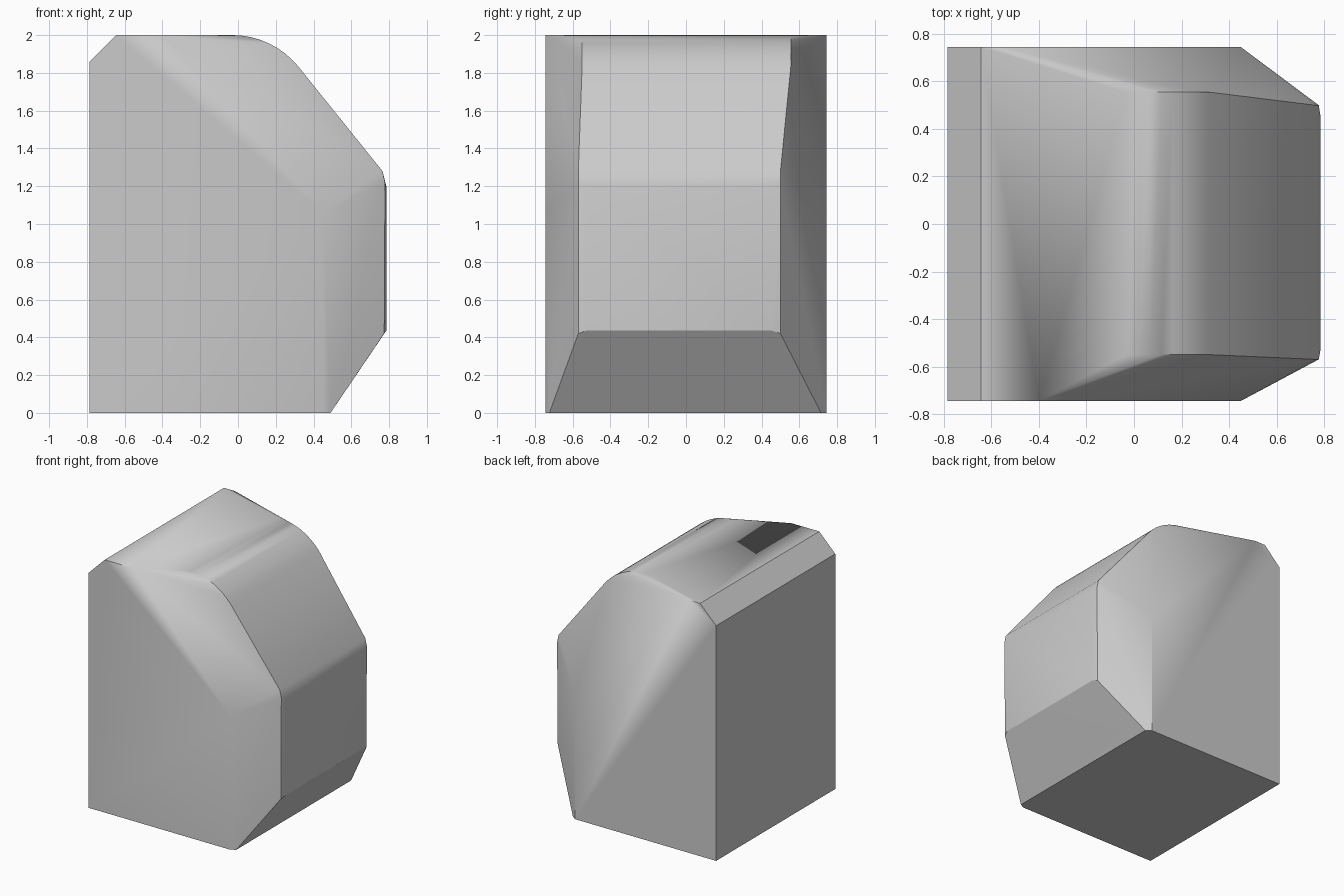
import bpy, bmesh, math

if "Cube" in bpy.data.objects:
    bpy.data.objects.remove(bpy.data.objects["Cube"])

pts = []

# Rounded roof line in (x, z): flat top, arc, slope to the right wall
roof = []
for i in range(9):
    a = math.radians(50.8 * i / 8)
    roof.append((-0.03 + 0.45 * math.sin(a), 1.55 + 0.45 * math.cos(a)))


def add_side(s, top_x, shoulder_z, roof_y, wall_y, tip_y):
    """One long side: s is -1 for the front, +1 for the back."""
    w = 0.745
    # Large flat side wall
    outline = [(-0.785, 0), (-0.785, 1.86), (-0.645, 2), (top_x, 2),
               (0.45, shoulder_z), (0.45, 0)]
    pts.extend((x, s * w, z) for x, z in outline)
    # Roof edge
    pts.extend((x, s * roof_y, z) for x, z in roof)
    # Upper and lower corners of the narrow right wall
    pts.append((0.765, s * wall_y, 1.28))
    pts.append((0.778, s * wall_y, 1.22))
    pts.append((0.785, s * tip_y, 1.20))
    pts.append((0.774, s * wall_y, 0.42))
    pts.append((0.785, s * tip_y, 0.435))
    # Foot of the angled corner
    t = (0.49 - 0.45) / (0.774 - 0.45)
    pts.append((0.49, s * (w + t * (wall_y - w)), 0))


add_side(-1, -0.40, 1.06, 0.55, 0.57, 0.53)
add_side(1, -0.55, 0.98, 0.555, 0.50, 0.455)

# Faceted body as one closed hull
bm = bmesh.new()
for p in pts:
    bm.verts.new(p)
res = bmesh.ops.convex_hull(bm, input=bm.verts)
bmesh.ops.delete(bm, geom=[v for v in bm.verts if not v.link_faces], context='VERTS')
bmesh.ops.dissolve_limit(bm, angle_limit=math.radians(0.5),
                         verts=bm.verts, edges=bm.edges)
bmesh.ops.recalc_face_normals(bm, faces=bm.faces)
mesh = bpy.data.meshes.new("faceted_body")
bm.to_mesh(mesh)
bm.free()
body = bpy.data.objects.new("faceted_body", mesh)
bpy.context.collection.objects.link(body)

# Soft shading over the gentle bends
bpy.context.view_layer.objects.active = body
body.select_set(True)
bpy.ops.object.shade_smooth_by_angle(angle=math.radians(32))
